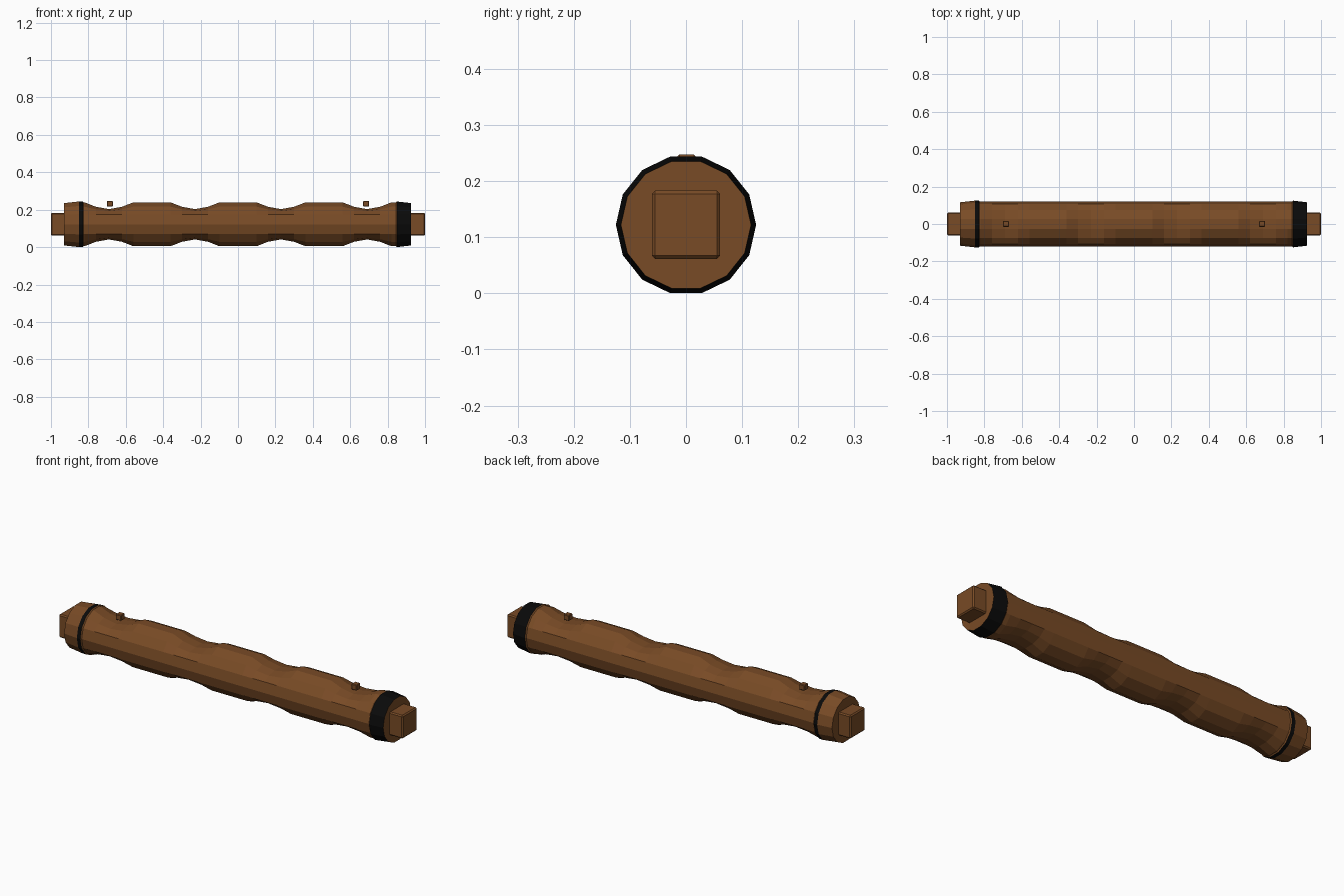
import bpy, bmesh, math
from mathutils import Matrix

cube = bpy.data.objects.get("Cube")
if cube:
    bpy.data.objects.remove(cube, do_unlink=True)

SIDES = 14
MID = 0.122
CARVE = 0.036


def material(name, color):
    m = bpy.data.materials.new(name)
    m.use_nodes = True
    m.diffuse_color = color
    m.node_tree.nodes["Principled BSDF"].inputs["Base Color"].default_value = color
    return m


wood = material("brown wood", (0.19, 0.07, 0.019, 1))
dark = material("black band", (0.003, 0.003, 0.003, 1))


def finish(name, bm, *mats):
    bmesh.ops.recalc_face_normals(bm, faces=bm.faces)
    mesh = bpy.data.meshes.new(name)
    bm.to_mesh(mesh)
    bm.free()
    for m in mats:
        mesh.materials.append(m)
    obj = bpy.data.objects.new(name, mesh)
    bpy.context.collection.objects.link(obj)
    return obj


def ring(bm, x, radius, depth):
    """One cross-section; depth lowers the top and raises the underside."""
    verts = []
    for k in range(SIDES):
        a = math.tau * k / SIDES
        s = math.sin(a)
        share = max(0, (abs(s) - 0.5) / 0.475)
        z = radius * s - math.copysign(depth * share, s)
        verts.append(bm.verts.new((x, radius * math.cos(a), MID + z)))
    return verts


# Carved log: end collar, narrow band, four hollows, wide band
stations = [(-0.93, 0.116, 0), (-0.85, 0.125, 0), (-0.83, 0.125, 0), (-0.825, 0.12, 0)]
for hollow in (-0.69, -0.23, 0.23, 0.69):
    for step, part in ((-0.13, 0), (-0.07, 0.65), (0, 1), (0.07, 0.65), (0.13, 0)):
        stations.append((hollow + step, 0.12, CARVE * part))
stations += [(0.845, 0.12, 0), (0.85, 0.125, 0), (0.925, 0.116, 0)]

bm = bmesh.new()
rings = [ring(bm, *s) for s in stations]
for a, b in zip(rings, rings[1:]):
    for k in range(SIDES):
        n = (k + 1) % SIDES
        bm.faces.new((a[k], a[n], b[n], b[k]))
bm.faces.new(rings[0])
bm.faces.new(rings[-1])
for f in bm.faces:
    x = f.calc_center_median().x
    on_band = -0.85 < x < -0.83 or 0.85 < x < 0.92
    f.material_index = int(on_band)
finish("carved_log", bm, wood, dark)


def block(name, center, size, bevel):
    bm = bmesh.new()
    bmesh.ops.create_cube(bm, size=1, matrix=Matrix.Translation(center) @ Matrix.Diagonal((*size, 1)))
    bmesh.ops.bevel(bm, geom=bm.edges[:], offset=bevel, segments=1, affect='EDGES')
    return finish(name, bm, wood)


# Square end tenons and small pegs, one of each per side
for side, sign in (("left", 1), ("right", -1)):
    block(side + "_end_tenon", (sign * 0.95, 0, MID), (0.1, 0.122, 0.122), 0.006)
    block(side + "_peg", (sign * 0.685, 0.001, 0.232), (0.032, 0.032, 0.03), 0.003)
